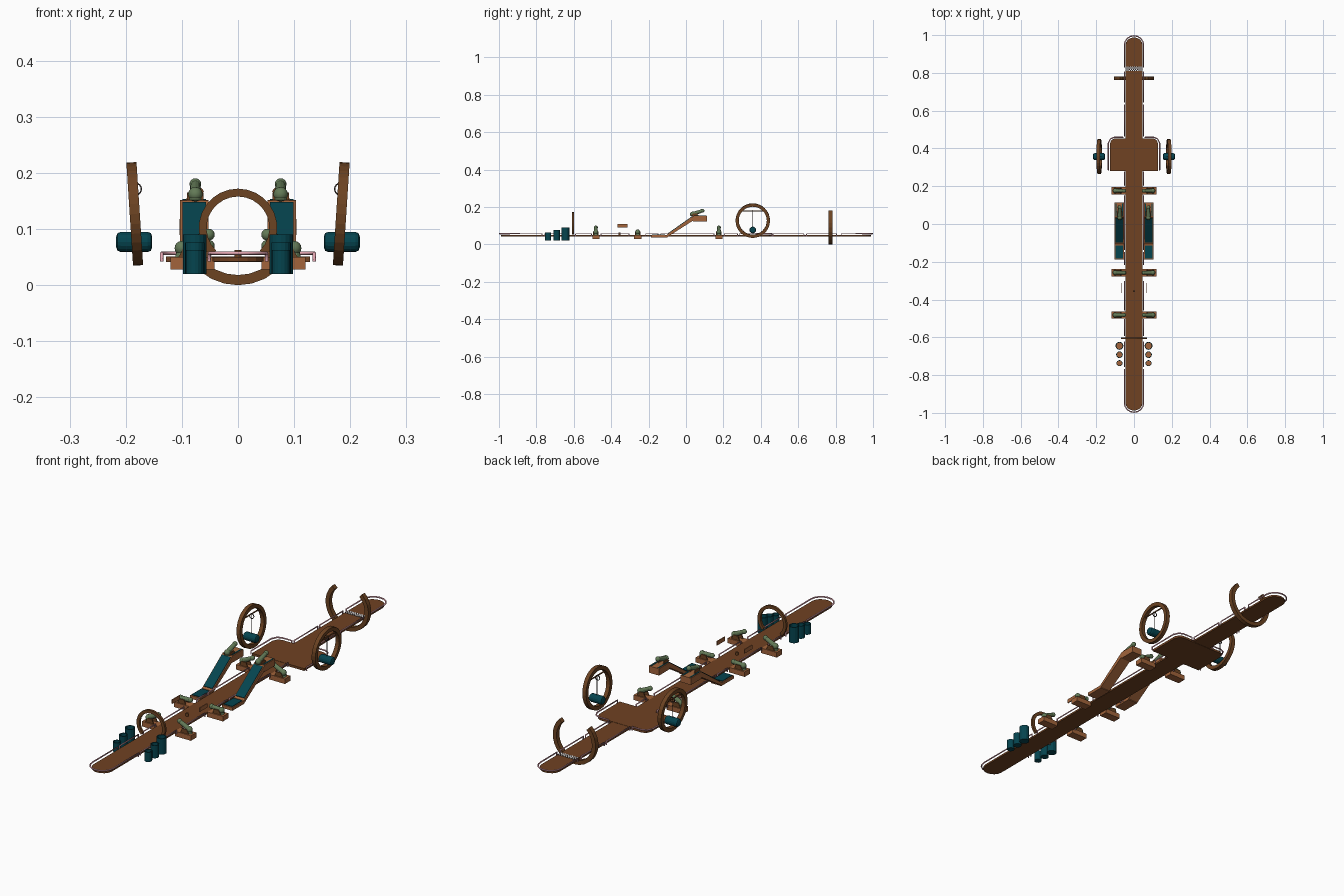
import bpy, bmesh, math
from mathutils import Vector, Matrix

if "Cube" in bpy.data.objects:
    bpy.data.objects.remove(bpy.data.objects["Cube"])

def mat(name, r, g, b):
    m = bpy.data.materials.new(name)
    m.diffuse_color = (r, g, b, 1)
    m.use_nodes = True
    m.node_tree.nodes["Principled BSDF"].inputs["Base Color"].default_value = m.diffuse_color
    return m

WOOD = mat("dark_wood", .162, .054, .016)
RINGW = mat("ring_wood", .15, .056, .016)
TAN = mat("light_wood", .36, .127, .044)
TEAL = mat("teal", .0015, .058, .078)
GREEN = mat("sage_green", .125, .195, .095)
PINK = mat("pale_pink", .75, .37, .43)
DARK = mat("dark_metal", .03, .022, .02)
WHITE = mat("white", .8, .8, .8)

def finish(name, bm, *mats, smooth=False):
    bmesh.ops.recalc_face_normals(bm, faces=bm.faces)
    me = bpy.data.meshes.new(name)
    bm.to_mesh(me)
    bm.free()
    for m in mats:
        me.materials.append(m)
    if smooth:
        me.shade_smooth()
    ob = bpy.data.objects.new(name, me)
    bpy.context.collection.objects.link(ob)
    return ob

def box(name, lo, hi, m):
    bm = bmesh.new()
    bmesh.ops.create_cube(bm, size=1)
    for v in bm.verts:
        v.co = [(a + b) / 2 + c * abs(b - a) for a, b, c in zip(lo, hi, v.co)]
    return finish(name, bm, m)

def rod(name, a, b, r1, m, r2=None, n=12):
    a, b = Vector(a), Vector(b)
    d = b - a
    bm = bmesh.new()
    mx = Matrix.Translation((a + b) / 2) @ d.to_track_quat('Z', 'Y').to_matrix().to_4x4()
    bmesh.ops.create_cone(bm, cap_ends=True, segments=n, radius1=r1,
                          radius2=r1 if r2 is None else r2, depth=d.length, matrix=mx)
    return finish(name, bm, m)

def ball(name, c, r, m):
    bm = bmesh.new()
    bmesh.ops.create_uvsphere(bm, u_segments=12, v_segments=8, radius=r, matrix=Matrix.Translation(c))
    return finish(name, bm, m, smooth=True)

def prism(name, pts, vec, m):
    """Extrude a flat polygon along a vector."""
    bm = bmesh.new()
    f = bm.faces.new([bm.verts.new(p) for p in pts])
    ext = bmesh.ops.extrude_face_region(bm, geom=[f])
    bmesh.ops.translate(bm, vec=vec, verts=[e for e in ext['geom'] if isinstance(e, bmesh.types.BMVert)])
    return finish(name, bm, m)

def arc_ring(name, ro, ri, depth, a0, a1, n, mx, m):
    """Rectangular section ring or arc in the local XZ plane."""
    bm = bmesh.new()
    full = abs(a1 - a0 - 360) < .01
    secs = []
    for i in range(n if full else n + 1):
        a = math.radians(a0 + (a1 - a0) * i / n)
        secs.append([bm.verts.new(mx @ Vector((r * math.cos(a), y, r * math.sin(a))))
                     for r, y in ((ro, -depth/2), (ro, depth/2), (ri, depth/2), (ri, -depth/2))])
    for i in range(n):
        p, q = secs[i], secs[(i + 1) % len(secs)]
        for k in range(4):
            bm.faces.new((p[k], p[(k+1) % 4], q[(k+1) % 4], q[k]))
    if not full:
        bm.faces.new(secs[0])
        bm.faces.new(secs[-1])
    return finish(name, bm, m)

def rail(name, pts, r=.0032):
    cu = bpy.data.curves.new(name, 'CURVE')
    cu.dimensions = '3D'
    cu.bevel_depth, cu.bevel_resolution, cu.use_fill_caps = r, 1, True
    sp = cu.splines.new('POLY')
    sp.points.add(len(pts) - 1)
    for p, c in zip(sp.points, pts):
        p.co = (*c, 1)
    tmp = bpy.data.objects.new(name + "_path", cu)
    bpy.context.collection.objects.link(tmp)
    me = bpy.data.meshes.new_from_object(tmp.evaluated_get(bpy.context.evaluated_depsgraph_get()))
    bpy.data.objects.remove(tmp)
    me.materials.clear()
    me.materials.append(PINK)
    bpy.context.collection.objects.link(bpy.data.objects.new(name, me))

def end_arc(x, yend, c, n=8):
    """Half rounded end outline from +x to -x; c is how far the end bulges."""
    s = 1 if yend > 0 else -1
    return [(x * math.cos(math.pi * i / n), yend - s * c * (1 - math.sin(math.pi * i / n))) for i in range(n + 1)]

# Deck plank with rounded ends, and wide platform
Z0, Z1, ZR = .042, .05, .057
outline = end_arc(.045, .988, .042) + end_arc(.045, -.988, .042)[::-1]
prism("deck", [(x, y, Z0) for x, y in outline], (0, 0, Z1 - Z0), WOOD)
plat = [(-.128, .28), (.128, .28), (.128, .425), (.119, .445), (.102, .453),
        (-.102, .453), (-.119, .445), (-.128, .425)]
prism("wide_platform", [(x, y, Z0 - .001) for x, y in plat], (0, 0, Z1 - Z0 + .002), WOOD)

# Rails: rounded ends, straight segments and platform surround
for s, nm in ((1, "back"), (-1, "front")):
    pts = [(x, y, ZR) for x, y in end_arc(.051, s * .9968, .05)]
    leg = s * .83 if s > 0 else -.77
    rail(nm + "_end_rail", [(.051, leg, Z0), (.051, leg, ZR)] + pts + [(-.051, leg, ZR), (-.051, leg, Z0)])
segs = [(-.755, -.625), (-.59, -.505), (-.455, -.305), (-.215, -.15), (-.135, .15), (.205, .275), (.465, .63), (.645, .805)]
for s in (-1, 1):
    for a, b in segs:
        rail("side_rail", [(s*.051, a, Z0), (s*.051, a, ZR), (s*.051, b, ZR), (s*.051, b, Z0)])
    rail("platform_rail", [(s*x, y, z) for x, y, z in (
        (.136, .285, Z0), (.136, .285, ZR), (.136, .427, ZR), (.125, .45, ZR),
        (.106, .459, ZR), (.058, .459, ZR), (.058, .459, Z0))])

# Chequered finish line
for i in range(16):
    for j in range(4):
        x, y = -.045 + i * .005625, .81 + j * .006
        box("finish_check", (x, y, Z1 - .001), (x + .005625, y + .006, Z1 + .0015), WHITE if (i + j) % 2 else DARK)

# Front horseshoe hoop and broken rear ring
arc_ring("front_hoop", .070, .056, .01, -46, 226, 20, Matrix.Translation((0, -.605, .102)), RINGW)
arc_ring("broken_ring", .105, .087, .02, -226, 46, 20, Matrix.Translation((0, .772, .105)), RINGW)

# Centre peg on the deck
rod("deck_peg", (0, -.355, Z1), (0, -.355, .063), .006, RINGW)

def cannon(name, breech, muzzle, base_z):
    b, m = Vector(breech), Vector(muzzle)
    ball(name + "_breech", b, .013, GREEN)
    rod(name + "_barrel", b, m, .011, GREEN, .0085)
    ball(name + "_muzzle", m, .0105, GREEN)
    # thin carriage cheeks along both sides of the barrel, and a foot
    flat = Vector((m.x - b.x, m.y - b.y, 0)).normalized()
    out = flat.cross(Vector((0, 0, 1)))
    for k in (-1, 1):
        o = Vector((b.x, b.y, 0)) + out * (.0125 * k - .002)
        top = b.z + .003
        pts = [o + flat * u + Vector((0, 0, z)) for u, z in ((-.006, base_z), (.034, base_z), (.026, top), (.004, top))]
        prism(name + "_cheek", pts, out * .004, RINGW)
    rod(name + "_foot", (b.x, b.y, base_z), b, .012, GREEN, .008)

def pot(x, y, r, z0, z1):
    """Open teal tube with a wooden floor."""
    bm = bmesh.new()
    n = 16
    prof = [(r, z0), (r, z1), (r * .8, z1), (r * .8, z0 + .006)]
    loops = [[bm.verts.new((x + a * math.cos(2*math.pi*i/n), y + a * math.sin(2*math.pi*i/n), z))
              for i in range(n)] for a, z in prof]
    for p, q in zip(loops, loops[1:]):
        for i in range(n):
            bm.faces.new((p[i], p[(i+1) % n], q[(i+1) % n], q[i]))
    bm.faces.new(loops[0])
    bm.faces.new(loops[-1]).material_index = 1
    finish("pot", bm, TEAL, TAN)

for s in (-1, 1):
    # Row of pots
    pot(s*.077, -.645, .021, .02, .09)
    pot(s*.077, -.692, .0175, .02, .076)
    pot(s*.077, -.737, .016, .02, .063)

    # Side gun stands, guns aimed inward across the track
    for y, zb, zm in ((-.482, .066, .09), (-.258, .066, .07), (.176, .066, .09)):
        box("gun_stand", (s*.042, y - .019, .028), (s*.12, y + .019, .05), TAN)
        cannon("side_gun", (s*.1, y, zb), (s*.052, y, zm), .05)

    # Floating signboards
    box("signboard", (s*.065, -.365, .09), (s*.069, -.312, .108), TAN)

    # Ramp: flat landing, slope and top block, with teal running surface
    x0, x1 = s*.053, s*.103
    box("ramp_landing", (x0, -.187, .036), (x1, -.1, .05), TAN)
    side = [(-.105, .036), (-.105, .05), (.04, .152), (.058, .152), (.058, .14)]
    prism("ramp_slope", [(x0, y, z) for y, z in side], (x1 - x0, 0, 0), TAN)
    box("ramp_block", (x0, .038, .122), (x1, .113, .152), TAN)
    t0, t1 = s*.057, s*.099
    box("landing_surface", (t0, -.182, .049), (t1, -.113, .053), TEAL)
    strip = [(-.096, .054), (-.098, .0585), (.030, .1485), (.034, .146)]
    prism("slope_surface", [(t0, y, z) for y, z in strip], (t1 - t0, 0, 0), TEAL)
    for t in (t0, t1 - s*.006):
        box("block_stripe", (t, .042, .151), (t + s*.006, .109, .1535), TEAL)
    cannon("ramp_gun", (s*.076, .034, .162), (s*.076, .088, .18), .152)

    # Big tilted side ring with a hanging drum
    mx = Matrix.Translation((s*.184, .357, .127)) @ Matrix.Rotation(math.radians(3.7 * s), 4, 'Y') \
        @ Matrix.Rotation(math.pi / 2, 4, 'Z')
    arc_ring("side_ring", .092, .075, .018, 0, 360, 32, mx, RINGW)
    rod("ring_bar", (s*.187, .29, .178), (s*.187, .424, .178), .003, RINGW, n=8)
    rod("drum_string", (s*.185, .357, .178), (s*.185, .357, .09), .0018, DARK, n=6)
    arc_ring("string_loop", .012, .0095, .003, 0, 360, 16,
             Matrix.Translation((s*.183, .357, .171)), DARK)
    d = rod("drum", (s*.153, .357, .077), (s*.217, .357, .077), .018, TEAL, n=16)
    bv = d.modifiers.new("rounded_rims", 'BEVEL')
    bv.width, bv.segments, bv.limit_method = .008, 2, 'ANGLE'
    bv.angle_limit = math.radians(50)
